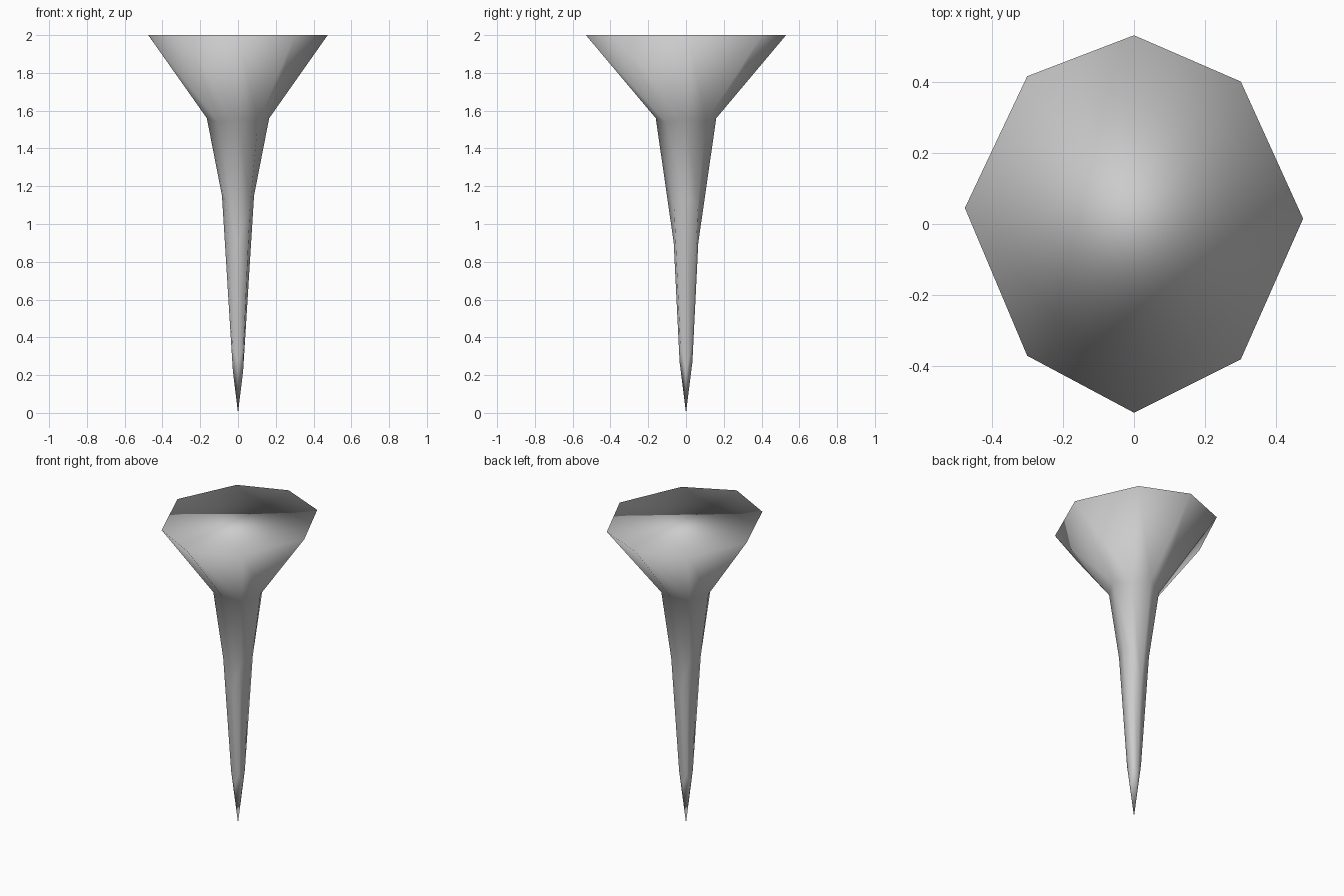
import bpy, bmesh
from math import cos, sin, pi

cube = bpy.data.objects.get("Cube")
if cube:
    bpy.data.objects.remove(cube)

grey = bpy.data.materials.new("plain grey")
grey.use_nodes = True
colour = (0.6, 0.6, 0.6, 1)
grey.diffuse_color = colour
grey.node_tree.nodes["Principled BSDF"].inputs["Base Color"].default_value = colour

SIDES = 8
bm = bmesh.new()


def shaft_ring(side, diagonal, front):
    """Eight points; each argument is (radius, height) for that direction."""
    kinds = (side, diagonal, front, diagonal)
    verts = []
    for i in range(SIDES):
        r, z = kinds[i % 4]
        a = 2 * pi * i / SIDES
        verts.append(bm.verts.new((r * cos(a), r * sin(a), z)))
    return verts


# Uneven flared rim, counterclockwise from +x
rim_outline = [(0.475, 0.015), (0.3, 0.4), (0, 0.53), (-0.3, 0.415),
               (-0.475, 0.045), (-0.3, -0.37), (0, -0.53), (0.3, -0.38)]
rim = [bm.verts.new((x, y, 2)) for x, y in rim_outline]

# Neck, middle and lower rings of the tapering shaft
rings = [
    rim,
    shaft_ring((0.165, 1.56), (0.15, 1.54), (0.16, 1.56)),
    shaft_ring((0.085, 1.15), (0.09, 1.1), (0.065, 0.9)),
    shaft_ring((0.027, 0.22), (0.042, 0.35), (0.034, 0.27)),
]
tip = bm.verts.new((0, 0, 0))

for upper, lower in zip(rings, rings[1:]):
    for i in range(SIDES):
        j = (i + 1) % SIDES
        bm.faces.new((upper[i], lower[i], lower[j], upper[j]))
for i in range(SIDES):
    bm.faces.new((rings[-1][i], tip, rings[-1][(i + 1) % SIDES]))

# Flat top: four corner triangles around a split diamond
for i in range(0, SIDES, 2):
    bm.faces.new((rim[i], rim[i + 1], rim[(i + 2) % SIDES]))
bm.faces.new((rim[0], rim[2], rim[6]))
bm.faces.new((rim[2], rim[4], rim[6]))

bmesh.ops.recalc_face_normals(bm, faces=bm.faces)
for face in bm.faces:
    face.smooth = True

mesh = bpy.data.meshes.new("flared_spike")
bm.to_mesh(mesh)
bm.free()
mesh.materials.append(grey)
spike = bpy.data.objects.new("flared_spike", mesh)
bpy.context.collection.objects.link(spike)
